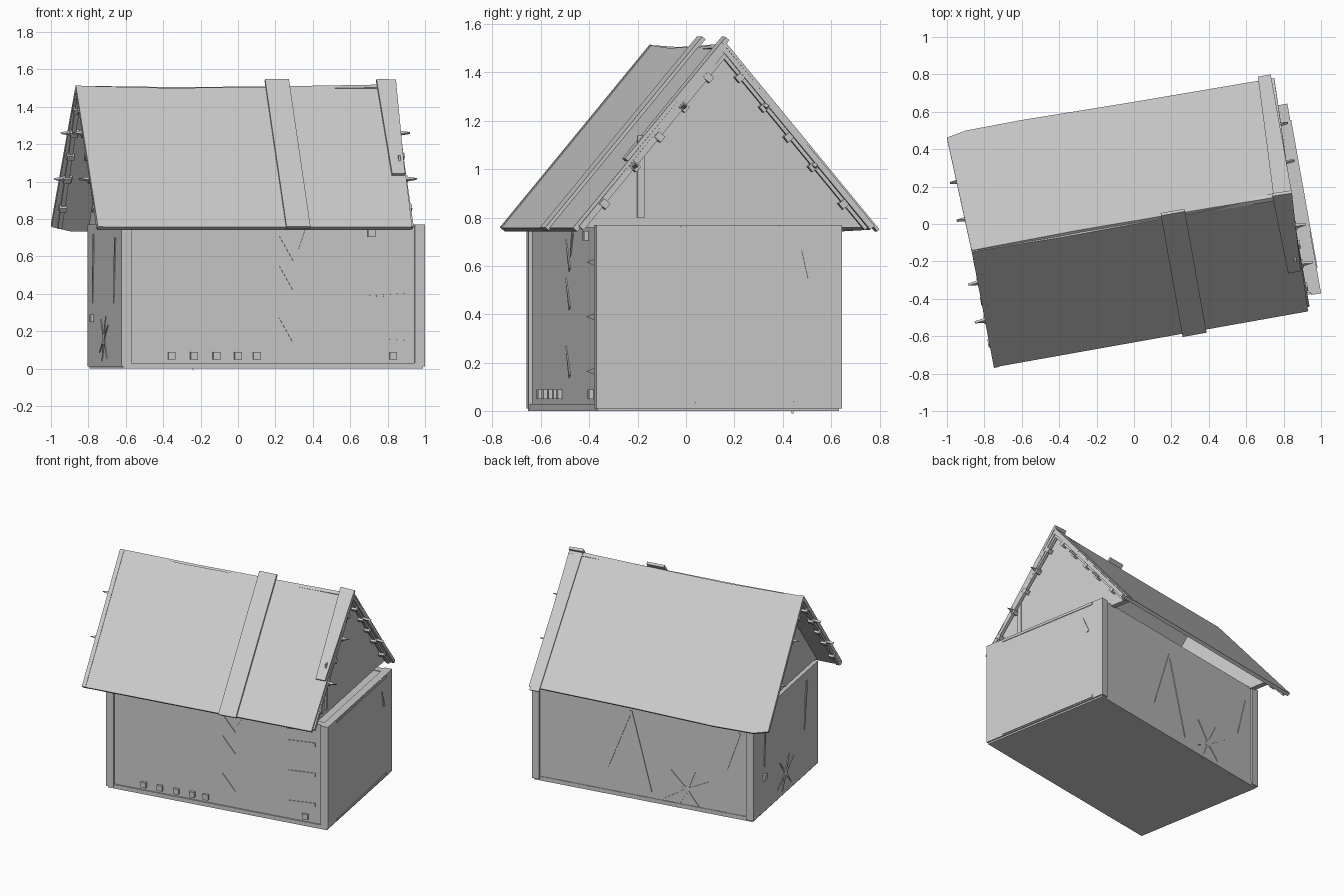
import bpy
import bmesh
import math
from mathutils import Matrix, Vector

if "Cube" in bpy.data.objects:
    bpy.data.objects.remove(bpy.data.objects["Cube"], do_unlink=True)

grey = bpy.data.materials.new("plain_grey")
grey.use_nodes = True
COLOUR = (0.6, 0.6, 0.6, 1)
grey.diffuse_color = COLOUR
grey.node_tree.nodes["Principled BSDF"].inputs["Base Color"].default_value = COLOUR

TURN = Matrix.Rotation(math.radians(10.1), 4, "Z")  # the house stands askew
LEFT, RIGHT, FRONT, BACK = -0.73, 0.92, -0.54, 0.49
BASE, TOP, SLAB = 0.012, 0.77, 0.055
RIDGE_V, RIDGE_Z, HALF, EAVE_Z = 0.01, 1.51, 0.63, 0.755
RISE = RIDGE_Z - EAVE_Z
SLOPE = math.hypot(HALF, RISE)


def face_frame(origin, across, up):
    """Origin and two axes of a flat working plane; its normal points outward."""
    return Vector(origin), Vector(across).normalized(), Vector(up).normalized()


Z = (0, 0, 1)
front = face_frame((0, FRONT + 0.015, 0), (1, 0, 0), Z)
back = face_frame((0, BACK - 0.015, 0), (-1, 0, 0), Z)
right = face_frame((RIGHT, 0, 0), (0, 1, 0), Z)
left = face_frame((LEFT, 0, 0), (0, -1, 0), Z)
right_gable = face_frame((0.81, 0, 0), (0, 1, 0), Z)
left_gable = face_frame((-0.70, 0, 0), (0, -1, 0), Z)
front_slope = face_frame((0, RIDGE_V - HALF, EAVE_Z), (1, 0, 0), (0, HALF, RISE))
back_slope = face_frame((0, RIDGE_V + HALF, EAVE_Z), (-1, 0, 0), (0, -HALF, RISE))


def plate(name, frame, outline, low, high):
    """Extrude a flat outline between two heights along the frame normal."""
    origin, across, up = frame
    normal = across.cross(up)
    bm = bmesh.new()
    verts = [bm.verts.new(origin + across * a + up * b + normal * low) for a, b in outline]
    face = bm.faces.new(verts)
    moved = bmesh.ops.extrude_face_region(bm, geom=[face])["geom"]
    bmesh.ops.translate(bm, vec=normal * (high - low),
                        verts=[g for g in moved if isinstance(g, bmesh.types.BMVert)])
    bmesh.ops.recalc_face_normals(bm, faces=bm.faces)
    mesh = bpy.data.meshes.new(name)
    bm.to_mesh(mesh)
    bm.free()
    mesh.materials.append(grey)
    obj = bpy.data.objects.new(name, mesh)
    obj.matrix_world = TURN
    bpy.context.collection.objects.link(obj)
    return obj


def rect(a0, a1, b0, b1):
    return [(a0, b0), (a1, b0), (a1, b1), (a0, b1)]


def sliver(name, frame, tip, end, width):
    """Thin wedge-shaped crack from a sharp tip to a wider end."""
    tip, end = Vector(tip), Vector(end)
    side = Vector((tip.y - end.y, end.x - tip.x)).normalized() * width / 2
    plate(name, frame, [tip, end - side, end + side], -0.004, 0.005)


def star(name, frame, centre, size):
    """Crossed slivers of a broken patch."""
    for angle in (35, 70, 125, 215, 250, 305):
        arm = Vector((math.cos(math.radians(angle)), 0.8 * math.sin(math.radians(angle)))) * size
        sliver(name, frame, Vector(centre) + arm, Vector(centre) - arm * 0.2, 0.025)


# Floor and walls
plate("floor", face_frame((0, 0, 0), (1, 0, 0), (0, 1, 0)),
      rect(LEFT + 0.01, RIGHT - 0.01, FRONT + 0.005, BACK - 0.01), 0, 0.03)
plate("front_wall", front, rect(LEFT + SLAB, RIGHT - SLAB, BASE, TOP), -0.05, 0)
plate("back_wall", back, rect(SLAB - RIGHT, -LEFT - SLAB, BASE, TOP), -0.05, 0)
plate("right_wall", right, rect(FRONT, BACK, BASE, TOP), -SLAB, 0)
plate("left_wall", left, rect(-BACK, -FRONT, BASE, TOP), -SLAB, 0)
plate("ceiling", face_frame((0, 0, TOP), (1, 0, 0), (0, 1, 0)),
      rect(LEFT + 0.02, RIGHT - 0.02, FRONT + 0.02, BACK - 0.02), -0.03, -0.005)

# Gable ends
for name, frame, sign in (("right_gable", right_gable, 1), ("left_gable", left_gable, -1)):
    triangle = [(sign * RIDGE_V - HALF + 0.03, TOP - 0.01),
                (sign * RIDGE_V + HALF - 0.03, TOP - 0.01), (sign * RIDGE_V, RIDGE_Z - 0.03)]
    plate(name, frame, triangle, -0.04, 0)
plate("gable_board", right_gable, rect(-0.35, -0.32, 0.8, 1.14), 0, 0.01)

# Roof slopes, with uneven edges
plate("front_roof", front_slope,
      [(-0.872, 0), (0.835, 0), (0.855, SLOPE + 0.01), (0.3, SLOPE - 0.01),
       (-0.4, SLOPE - 0.015), (-0.88, SLOPE)], -0.02, 0.004)
plate("back_roof", back_slope,
      [(-0.875, 0.01), (-0.1, 0), (0.5, -0.015), (0.8, -0.01), (0.904, 0.02),
       (0.88, SLOPE), (0.3, SLOPE - 0.01), (-0.4, SLOPE), (-0.855, SLOPE + 0.01)], -0.02, 0.004)

# Boards laid over the roof
plate("roof_band", front_slope, rect(0.15, 0.28, -0.01, SLOPE + 0.035), 0, 0.018)
plate("front_edge_board", front_slope,
      [(0.765, 0.36), (0.835, 0.36), (0.86, SLOPE + 0.03), (0.755, SLOPE + 0.035)], 0, 0.02)
plate("left_edge_strip", front_slope,
      [(-0.872, 0), (-0.845, 0), (-0.85, SLOPE), (-0.88, SLOPE)], 0, 0.008)
plate("back_edge_board", back_slope,
      [(-0.86, -0.015), (-0.79, -0.015), (-0.76, SLOPE + 0.02), (-0.86, SLOPE + 0.02)], 0, 0.012)

# Rake boards and pegs under the roof edges
for frame, sign in ((front_slope, 1), (back_slope, -1)):
    for end in (-0.86, 0.835):
        a = sign * end
        plate("rake_board", frame, rect(a - 0.012, a + 0.012, 0.02, SLOPE - 0.02), -0.035, -0.01)
        for along in (0.16, 0.36, 0.52, 0.68, 0.84):
            plate("rake_peg", frame, rect(a - 0.02, a + 0.02, along - 0.015, along + 0.015),
                  -0.05, -0.015)
        out = math.copysign(0.07, a)
        for along in (0.36, 0.68):
            plate("edge_spike", frame,
                  [(a - out * 0.4, along - 0.02), (a + out, along), (a - out * 0.4, along + 0.02)],
                  -0.035, -0.02)

# Nail heads and wedges on the front wall
for a in (-0.455, -0.333, -0.211, -0.094, 0.007, 0.748):
    plate("nail_head", front, rect(a - 0.02, a + 0.02, 0.05, 0.09), 0, 0.018)
plate("nail_head", front, rect(0.61, 0.65, 0.705, 0.745), 0, 0.018)
for b in (0.71, 0.55, 0.27):
    sliver("slanted_wedge", front, (0.13, b), (0.215, b - 0.125), 0.025)
for b in (0.615, 0.39, 0.165):
    sliver("level_wedge", front, (0.62, b), (0.82, b), 0.028)
sliver("top_wedge", front, (0.235, 0.64), (0.285, 0.74), 0.03)

# Cracks on the other walls
for tip, end in (((-0.19, 0.65), (-0.355, 0.2)), ((-0.19, 0.65), (-0.03, 0.07)),
                 ((0.62, 0.64), (0.53, 0.35))):
    sliver("back_crack", back, end, tip, 0.02)
star("back_patch", back, (0.225, 0.14), 0.2)
sliver("left_crack", left, (-0.32, 0.35), (-0.3, 0.72), 0.03)
sliver("left_crack", left, (0.32, 0.35), (0.36, 0.7), 0.03)
star("left_patch", left, (0.02, 0.16), 0.16)
plate("nail_head", left, rect(-0.34, -0.3, 0.25, 0.29), 0, 0.015)
sliver("right_crack", right, (0.32, 0.67), (0.36, 0.55), 0.025)
for b in (0.02, 0.748):
    plate("right_strip", right, [(-0.4, b), (0.4, b), (0.4, b + 0.02), (-0.4, b + 0.012)], 0, 0.005)
